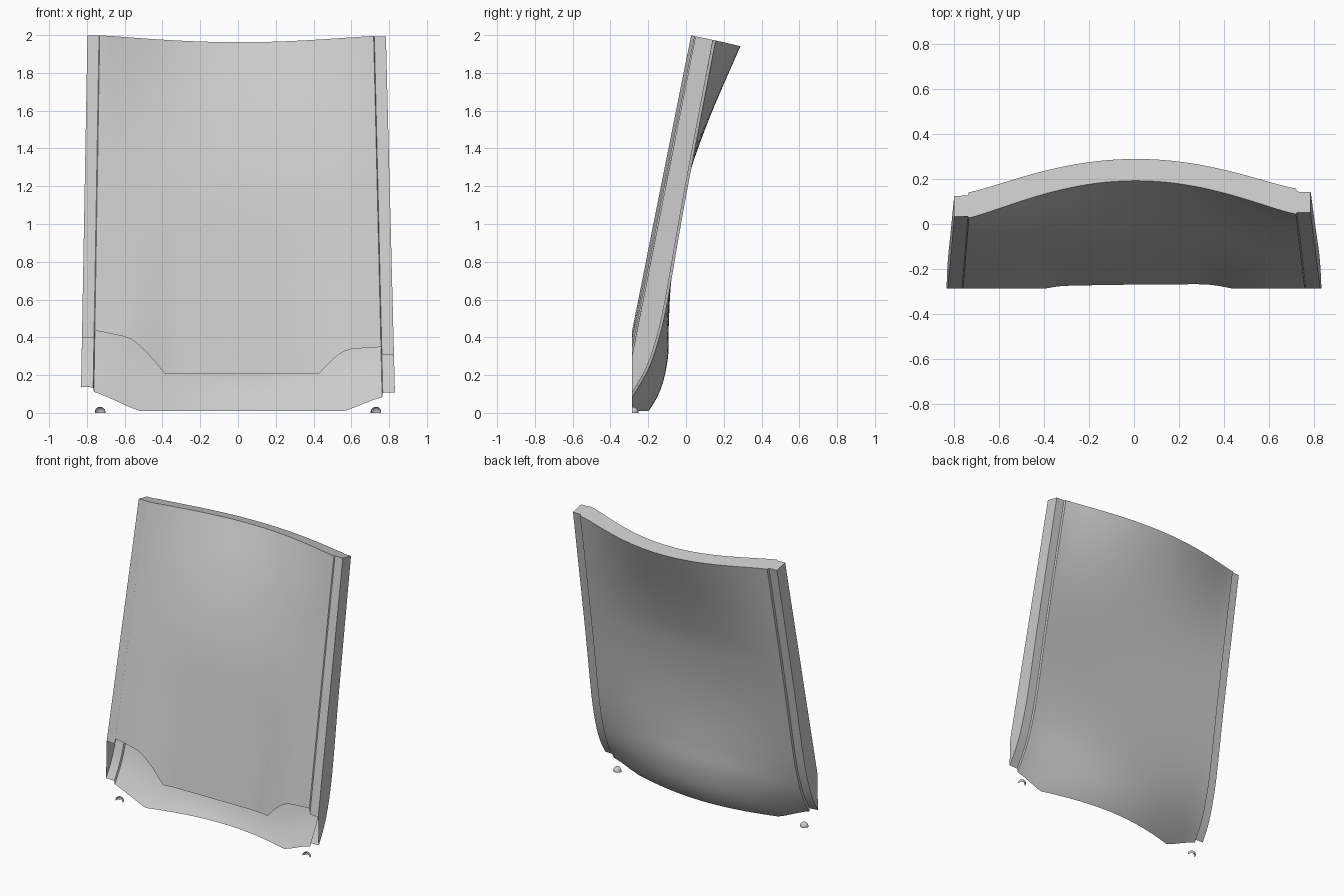
import bpy, bmesh, math
from mathutils import Vector

cube = bpy.data.objects.get("Cube")
if cube:
    bpy.data.objects.remove(cube)

# Single light grey material
GREY = (0.60, 0.60, 0.60, 1)
mat = bpy.data.materials.new("light grey")
mat.use_nodes = True
mat.diffuse_color = GREY
mat.node_tree.nodes["Principled BSDF"].inputs["Base Color"].default_value = GREY

Y_CUT, Z_CUT = -0.285, 0.01      # shell is open along these planes
ROWS, COLS = 48, 48

# Profiles as (z, y) points
BACK_MID = [(-.06, -.24), (.01, -.2), (.05, -.17), (.15, -.125), (.3, -.095), (.45, -.092),
            (.7, -.08), (.95, -.05), (1.2, 0), (1.35, .045), (1.6, .14), (1.95, .292), (2.05, .335)]
BACK_SIDE = [(-.06, -.41), (.01, -.345), (.1, -.285), (.24, -.205), (.42, -.145), (.6, -.105),
             (1.0, -.035), (1.3, .02), (1.98, .148), (2.05, .162)]
FRONT_MID = [(.0, -.305), (.21, -.268), (.45, -.226), (.7, -.18), (1.2, -.085), (1.6, .04),
             (1.97, .195), (2.05, .23)]


def curve(pts, z):
    """Smooth interpolation through a profile."""
    z = min(max(z, pts[0][0]), pts[-1][0])
    i = max(j for j in range(len(pts) - 1) if pts[j][0] <= z)
    slope = lambda k: ((pts[min(k + 1, len(pts) - 1)][1] - pts[max(k - 1, 0)][1]) /
                       (pts[min(k + 1, len(pts) - 1)][0] - pts[max(k - 1, 0)][0]))
    (z0, y0), (z1, y1) = pts[i], pts[i + 1]
    h = z1 - z0
    t = (z - z0) / h
    return (y0 * (2*t**3 - 3*t*t + 1) + slope(i) * h * (t**3 - 2*t*t + t)
            + y1 * (3*t*t - 2*t**3) + slope(i + 1) * h * (t**3 - t*t))


def arch(x):
    return max(0, 1 - (x / .74) ** 2) ** 1.35


def front_y(x, z):
    side = .034 + (z - 2) * .1985
    t = min(max((.58 - abs(x)) / .3, 0), 1)
    k = min(max(z / 1.2, 0), 1)
    w = (1 - k) * t * t * (3 - 2 * t) + k * arch(x)
    return side + (curve(FRONT_MID, z) - side) * w + .012 * x


def back_y(x, z):
    side = curve(BACK_SIDE, z)
    return side + (curve(BACK_MID, z) - side) * arch(x) + .012 * x


def point(fn, u, s, dy=0):
    """u = nominal x at the top, s = nominal height; the top edge is square to the lean."""
    z = s - .1 * max(s, 0) * (fn(u, 2) + dy - .02)
    spread = 1 + .0275 * (2 - s)
    return Vector((u * spread - .0035 * s, fn(u, z) + dy, z))


def grid(bm, lines):
    """Quads between neighbouring lines of points."""
    vs = [[bm.verts.new(p) for p in line] for line in lines]
    for a, b in zip(vs, vs[1:]):
        for i in range(len(a) - 1):
            bm.faces.new((a[i], a[i + 1], b[i + 1], b[i]))


def finish(bm, name, z_cut=Z_CUT, angle=35):
    bmesh.ops.remove_doubles(bm, verts=bm.verts, dist=1e-5)
    for co, no in (((0, Y_CUT, 0), (0, -1, 0)), ((0, 0, z_cut), (0, 0, -1))):
        bmesh.ops.bisect_plane(bm, geom=bm.verts[:] + bm.edges[:] + bm.faces[:],
                               plane_co=co, plane_no=no, clear_outer=True)
    bmesh.ops.recalc_face_normals(bm, faces=bm.faces)
    mesh = bpy.data.meshes.new(name)
    bm.to_mesh(mesh)
    bm.free()
    ob = bpy.data.objects.new(name, mesh)
    bpy.context.collection.objects.link(ob)
    mesh.materials.append(mat)
    bpy.ops.object.select_all(action='DESELECT')
    ob.select_set(True)
    bpy.context.view_layer.objects.active = ob
    bpy.ops.object.shade_smooth_by_angle(angle=math.radians(angle))
    return ob


def heights(lo):
    return [lo + (2 - lo) * i / ROWS for i in range(ROWS + 1)]


EDGE, OUTER = .725, .79
xs = [-EDGE + 2 * EDGE * i / COLS for i in range(COLS + 1)]

# Curved panel: front skin, back skin and top edge
bm = bmesh.new()
grid(bm, [[point(front_y, x, s) for x in xs] for s in heights(.21)])
grid(bm, [[point(back_y, x, s) for x in xs] for s in heights(-.05)])
grid(bm, [[point(fn, x, 2) for x in xs] for fn in (front_y, back_y)])
finish(bm, "curved_panel")

# Side rails, stepped slightly in from the panel faces
for side, name in ((1, "left_rail"), (-1, "right_rail")):
    e, i, o = side * EDGE, side * (EDGE + .004), side * OUTER
    section = [(front_y, e, 0), (front_y, i, .008), (front_y, o, .008),
               (back_y, o, -.014), (back_y, i, -.014), (back_y, e, 0)]
    bm = bmesh.new()
    grid(bm, [[point(f, u, s, d) for f, u, d in section] for s in heights(-.05)])
    cap = [point(f, u, 2, d) for f, u, d in section]
    grid(bm, [cap[:3], cap[:2:-1]])
    finish(bm, name)

# Small quarter-dome feet
for side, name in ((1, "left_foot"), (-1, "right_foot")):
    bm = bmesh.new()
    bmesh.ops.create_uvsphere(bm, u_segments=20, v_segments=12, radius=.028)
    bmesh.ops.translate(bm, verts=bm.verts, vec=(side * .73, Y_CUT + .006, .004))
    finish(bm, name, z_cut=0, angle=60)
